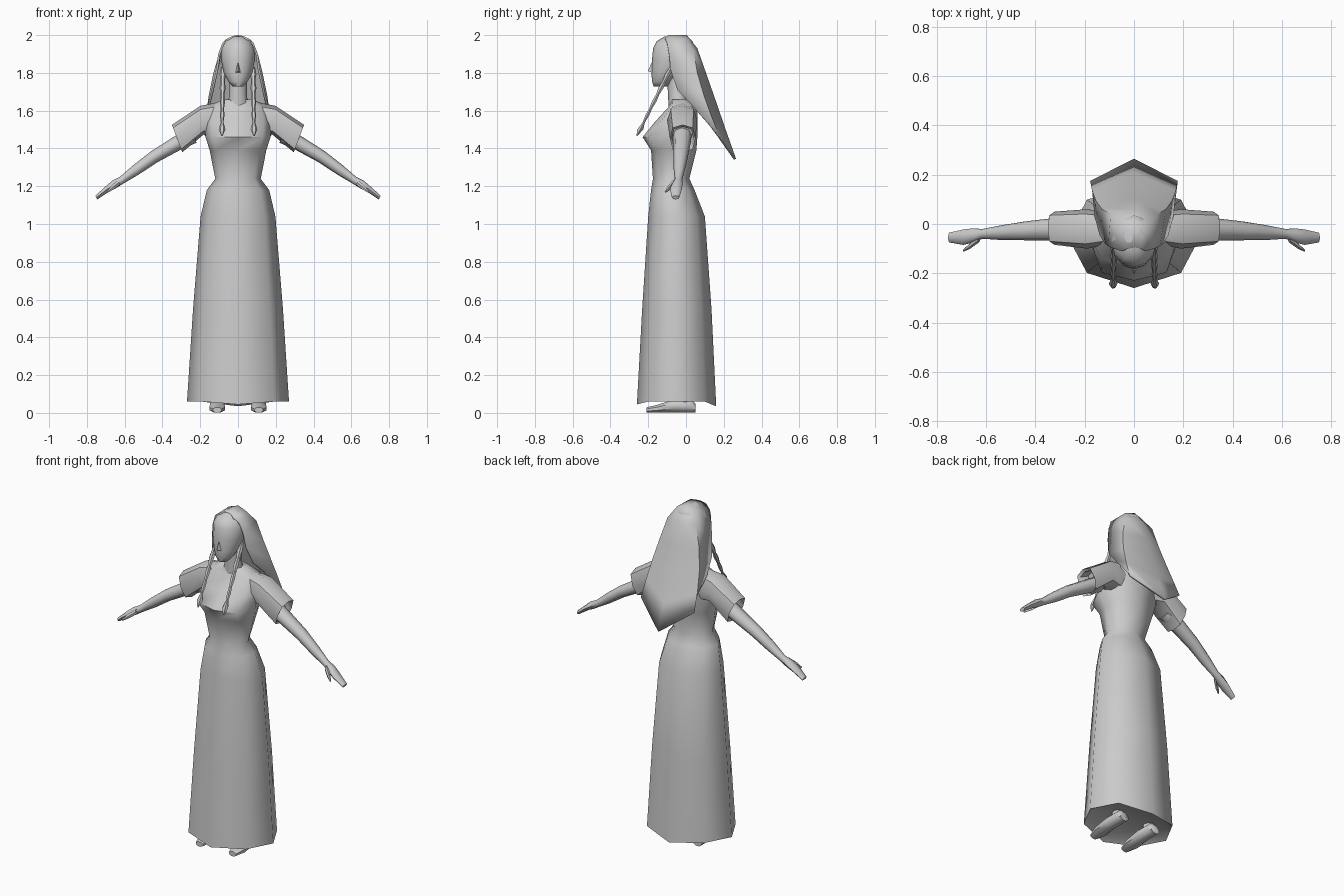
import bpy, bmesh, math
from mathutils import Vector

grey = bpy.data.materials.new("plain grey")
grey.diffuse_color = (0.6, 0.6, 0.6, 1)


def finish(name, bm, mirror=False, angle=50):
    bmesh.ops.recalc_face_normals(bm, faces=bm.faces[:])
    me = bpy.data.meshes.new(name)
    bm.to_mesh(me)
    bm.free()
    me.materials.append(grey)
    ob = bpy.data.objects.new(name, me)
    bpy.context.collection.objects.link(ob)
    if mirror:
        ob.modifiers.new("mirror", 'MIRROR').use_mirror_merge = False
    bpy.ops.object.select_all(action='DESELECT')
    ob.select_set(True)
    bpy.context.view_layer.objects.active = ob
    bpy.ops.object.shade_smooth_by_angle(angle=math.radians(angle))
    return ob


def loft(name, rings, mirror=False, closed=True, caps=True, angle=50):
    bm = bmesh.new()
    rows = [[bm.verts.new(p) for p in r] for r in rings]
    n = len(rows[0])
    for a, b in zip(rows, rows[1:]):
        for i in range(n if closed else n - 1):
            j = (i + 1) % n
            bm.faces.new((a[i], a[j], b[j], b[i]))
    if caps:
        bm.faces.new(rows[0])
        bm.faces.new(rows[-1])
    return finish(name, bm, mirror, angle)


def spow(v, p):
    return math.copysign(abs(v) ** p, v) if abs(v) > 1e-6 else 0


def level(z, hw, yf, yb, n=8, p=1.0, cx=0):
    """Horizontal ring; p below 1 makes it squarer."""
    out = []
    for i in range(n):
        a = 2 * math.pi * i / n
        out.append((cx + hw * spow(math.cos(a), p),
                    (yf + yb) / 2 + (yb - yf) / 2 * spow(math.sin(a), p), z))
    return out


def limb(top, bot, yf, yb, n=8, p=1.0):
    """Ring across a limb, from a top and a bottom (x, z) point."""
    t, b = Vector((top[0], 0, top[1])), Vector((bot[0], 0, bot[1]))
    c, u = (t + b) / 2, (t - b) / 2
    c.y = (yf + yb) / 2
    return [c + u * spow(math.sin(2 * math.pi * i / n), p)
            + Vector((0, (yb - yf) / 2 * spow(math.cos(2 * math.pi * i / n), p), 0))
            for i in range(n)]


# Dress: skirt, waist, bust and shoulders
hem = level(0.06, 0.27, -0.26, 0.16)
hem = [(x, y, z - 0.015 * (abs(x) < 0.1) - 0.01 * (y > 0.1)) for x, y, z in hem]
dress = [level(0.075, 0.24, -0.23, 0.13), hem,
         level(0.55, 0.238, -0.232, 0.135),
         level(1.04, 0.198, -0.2, 0.10),
         level(1.18, 0.165, -0.185, 0.045),
         level(1.24, 0.12, -0.175, 0.018),
         level(1.39, 0.15, -0.185, 0.055, p=0.8),
         level(1.46, 0.172, -0.23, 0.06, p=0.75),
         level(1.54, 0.178, -0.165, 0.062, p=0.8),
         level(1.62, 0.165, -0.092, 0.06, p=0.8),
         level(1.66, 0.08, -0.085, 0.03)]
loft("dress", dress, angle=65)

# Sleeves with an inner lip at the cuff
loft("sleeve", [limb((0.08, 1.65), (0.11, 1.46), -0.08, 0.045, p=0.8),
                limb((0.2, 1.625), (0.18, 1.475), -0.1, 0.06, p=0.8),
                limb((0.35, 1.525), (0.295, 1.38), -0.085, 0.05, p=0.7),
                limb((0.335, 1.515), (0.29, 1.395), -0.075, 0.04, p=0.7),
                limb((0.28, 1.54), (0.23, 1.43), -0.07, 0.035, p=0.7)],
     mirror=True)

# Bare arms running into flattened hands
loft("arm", [limb((0.25, 1.52), (0.22, 1.43), -0.07, 0.03),
             limb((0.335, 1.465), (0.30, 1.395), -0.068, 0.025),
             limb((0.46, 1.385), (0.43, 1.325), -0.066, 0.01),
             limb((0.55, 1.315), (0.525, 1.262), -0.065, -0.005),
             limb((0.625, 1.25), (0.605, 1.215), -0.06, -0.02),
             limb((0.665, 1.23), (0.645, 1.19), -0.075, -0.018),
             limb((0.70, 1.20), (0.685, 1.17), -0.085, -0.022),
             limb((0.755, 1.15), (0.745, 1.13), -0.075, -0.035)], mirror=True)
loft("thumb", [limb((0.635, 1.235), (0.625, 1.205), -0.075, -0.045, 6),
               limb((0.67, 1.205), (0.66, 1.18), -0.1, -0.077, 6),
               limb((0.695, 1.175), (0.69, 1.165), -0.113, -0.103, 6)], mirror=True)

# Neck and head
loft("neck", [level(1.61, 0.075, -0.09, 0.03), level(1.67, 0.048, -0.095, 0.005),
              level(1.79, 0.048, -0.1, 0.0)])
loft("head", [level(1.728, 0.028, -0.172, -0.1, 12), level(1.755, 0.052, -0.18, -0.07, 12),
              level(1.80, 0.075, -0.183, -0.03, 12), level(1.87, 0.09, -0.18, 0.02, 12),
              level(1.93, 0.092, -0.174, 0.04, 12), level(1.968, 0.073, -0.155, 0.035, 12),
              level(1.992, 0.035, -0.115, 0.01, 12), level(1.998, 0.01, -0.07, -0.03, 12)],
     angle=70)

# Nose wedge
bm = bmesh.new()
pts = [bm.verts.new(p) for p in ((0, -0.177, 1.865), (-0.018, -0.172, 1.798),
                                 (0.018, -0.172, 1.798), (0, -0.202, 1.81))]
for a, b, c in ((0, 1, 3), (0, 2, 3), (1, 2, 3), (0, 1, 2)):
    bm.faces.new((pts[a], pts[b], pts[c]))
finish("nose", bm)

# Long hair: rows of edge, corner and centre points, swept back to a point
half_rows = [((0.05, -0.11, 1.985), (0.03, -0.1, 1.995), (0, -0.095, 2.0)),
             ((0.082, -0.10, 1.96), (0.06, 0.0, 1.98), (0, 0.005, 2.0)),
             ((0.105, -0.09, 1.90), (0.095, 0.04, 1.92), (0, 0.06, 1.93)),
             ((0.118, -0.08, 1.81), (0.13, 0.06, 1.80), (0, 0.106, 1.80)),
             ((0.14, -0.045, 1.71), (0.155, 0.095, 1.68), (0, 0.155, 1.66)),
             ((0.16, 0.03, 1.63), (0.17, 0.135, 1.57), (0, 0.21, 1.50)),
             ((0.15, 0.125, 1.52), (0.178, 0.175, 1.47), (0, 0.265, 1.345))]
hair = loft("hair", [[*r, *((-x, y, z) for x, y, z in (r[1], r[0]))] for r in half_rows],
            closed=False, caps=False, angle=60)
shell = hair.modifiers.new("thickness", 'SOLIDIFY')
shell.thickness = 0.012
shell.offset = -1

# Hanging front braids: beaded strand and tassel
braid = []
for i, r in enumerate((0.010, 0.017, 0.011, 0.016, 0.010, 0.014, 0.009, 0.012, 0.007, 0.018, 0.003)):
    t = i / 10
    y, z = -0.078 - 0.182 * t, 1.83 - 0.365 * t
    braid.append(level(z, r, y - r, y + r, 6, cx=0.08 + 0.005 * t))
loft("braid", braid, mirror=True)

# Feet and ankles below the hem
loft("foot", [[(0.11 + 0.01 * k + w * math.cos(a), y, max(0, h / 2 + h / 2 * math.sin(a)))
               for a in (math.pi * (i + 0.5) / 4 for i in range(8))]
              for k, y, w, h in ((0, 0.05, 0.03, 0.05), (0, 0.03, 0.038, 0.075),
                                 (0, -0.06, 0.04, 0.075), (0, -0.15, 0.045, 0.045),
                                 (0, -0.21, 0.025, 0.03))], mirror=True)
loft("ankle", [level(0.04, 0.032, -0.04, 0.03, cx=0.11),
               level(0.12, 0.032, -0.04, 0.03, cx=0.11)], mirror=True)
